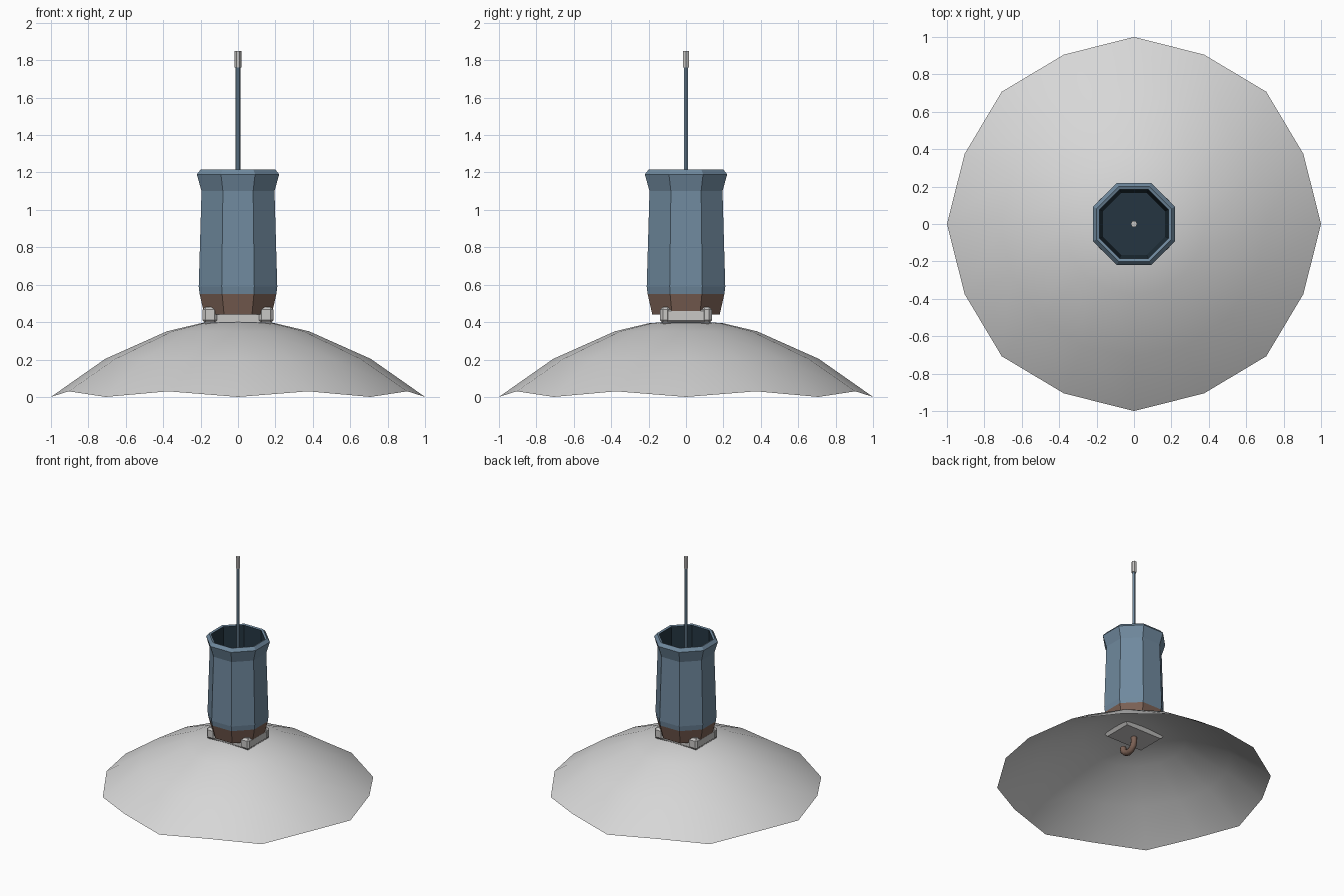
import bpy, bmesh
from math import pi, cos, sin
from mathutils import Matrix

cube = bpy.data.objects.get("Cube")
if cube:
    bpy.data.objects.remove(cube)


def material(name, rgb):
    m = bpy.data.materials.new(name)
    m.use_nodes = True
    m.diffuse_color = (*rgb, 1)
    bsdf = next(n for n in m.node_tree.nodes if n.type == 'BSDF_PRINCIPLED')
    bsdf.inputs["Base Color"].default_value = (*rgb, 1)
    bsdf.inputs["Roughness"].default_value = 0.8
    return m


BLUE = material("dusty blue", (0.16, 0.25, 0.34))
NAVY = material("dark navy", (0.018, 0.036, 0.053))
BROWN = material("rust brown", (0.2, 0.12, 0.09))
WHITE = material("canopy grey", (0.68, 0.68, 0.68))
GREY = material("fitting grey", (0.58, 0.57, 0.56))


def finish(name, bm, mats, smooth=False):
    bmesh.ops.recalc_face_normals(bm, faces=bm.faces)
    me = bpy.data.meshes.new(name)
    bm.to_mesh(me)
    bm.free()
    for m in mats:
        me.materials.append(m)
    for p in me.polygons:
        p.use_smooth = smooth
    ob = bpy.data.objects.new(name, me)
    bpy.context.collection.objects.link(ob)
    return ob


def ring(bm, r, z, n, turn=0.0):
    return [bm.verts.new((r * cos(turn + 2 * pi * i / n), r * sin(turn + 2 * pi * i / n), z))
            for i in range(n)]


def bridge(bm, a, b, mat=0):
    n = len(a)
    for i in range(n):
        j = (i + 1) % n
        bm.faces.new((a[i], a[j], b[j], b[i])).material_index = mat


# Canopy: shallow 16-sided dish with a scalloped rim
bm = bmesh.new()
rings = [ring(bm, r, 0.41 * (1 - r * r), 16) for r in (0.2, 0.38, 0.71, 1.0)]
for v in rings[-1][1::2]:
    v.co.x *= 0.98
    v.co.y *= 0.98
    v.co.z = 0.03
apex = bm.verts.new((0, 0, 0.41))
for i in range(16):
    bm.faces.new((apex, rings[0][i], rings[0][(i + 1) % 16]))
for a, b in zip(rings, rings[1:]):
    bridge(bm, a, b)
finish("canopy", bm, [WHITE], smooth=True)

# Housing: hollow octagonal cup; profile is (flat half width, height, colour of band above)
profile = [(0.18, 0.44, 2), (0.205, 0.55, 0), (0.21, 0.59, 0), (0.195, 1.1, 0),
           (0.22, 1.19, 0), (0.2, 1.215, 0), (0.185, 1.21, 1), (0.165, 0.6, 1)]
bm = bmesh.new()
loops = [ring(bm, w / cos(pi / 8), z, 8, pi / 8) for w, z, _ in profile]
bm.faces.new(loops[0]).material_index = 2
for a, b, row in zip(loops, loops[1:], profile):
    bridge(bm, a, b, row[2])
bm.faces.new(loops[-1]).material_index = 1
finish("housing", bm, [BLUE, NAVY, BROWN])


# Antenna rod and its tip
def post(name, r, z0, z1, mat):
    bm = bmesh.new()
    bmesh.ops.create_cone(bm, cap_ends=True, segments=6, radius1=r, radius2=r, depth=z1 - z0,
                          matrix=Matrix.Translation((0, 0, (z0 + z1) / 2)) @ Matrix.Rotation(pi / 6, 4, 'Z'))
    return finish(name, bm, [mat])


post("antenna_rod", 0.013, 0.6, 1.77, BLUE)
post("antenna_tip", 0.018, 1.76, 1.85, GREY)


# Mounting bracket: tapered plate with raised ends and corner lugs
def block(name, x0, x1, y0, y1, z0, z1, mat, taper=1.0, bevel=0.0):
    bm = bmesh.new()
    bmesh.ops.create_cube(bm, size=1)
    for v in bm.verts:
        k = taper if v.co.z < 0 else 1
        v.co.x = (x0 + x1) / 2 + v.co.x * (x1 - x0) * k
        v.co.y = (y0 + y1) / 2 + v.co.y * (y1 - y0) * k
        v.co.z = z0 if v.co.z < 0 else z1
    if bevel:
        bmesh.ops.bevel(bm, geom=bm.edges[:], offset=bevel, segments=1, affect='EDGES')
    return finish(name, bm, [mat])


block("bracket_base", -0.18, 0.18, -0.125, 0.125, 0.4, 0.44, GREY)
block("bracket_underside", -0.185, 0.185, -0.13, 0.13, 0.373, 0.401, GREY, taper=0.86)
for side, sx in (("left", 1), ("right", -1)):
    xs = sorted((sx * 0.12, sx * 0.185))
    block(f"bracket_end_{side}", *xs, -0.11, 0.11, 0.4, 0.468, GREY, bevel=0.008)
    for end, sy in (("back", 1), ("front", -1)):
        ys = sorted((sy * 0.085, sy * 0.138))
        xl = sorted((sx * 0.11, sx * 0.19))
        block(f"lug_{end}_{side}", *xl, *ys, 0.395, 0.482, GREY, bevel=0.015)

# Hook hanging under the plate: swept tube
path = [(0, 0, 0.385)] + [(0, -0.0625 + 0.0625 * cos(t * pi / 6), 0.34 - 0.0625 * sin(t * pi / 6))
                          for t in range(7)]
curve = bpy.data.curves.new("hook", 'CURVE')
curve.dimensions = '3D'
curve.bevel_depth = 0.025
curve.bevel_resolution = 1
curve.use_fill_caps = True
spline = curve.splines.new('POLY')
spline.points.add(len(path) - 1)
for p, co in zip(spline.points, path):
    p.co = (*co, 1)
    p.radius = 1
curve.materials.append(BROWN)
hook = bpy.data.objects.new("hook", curve)
bpy.context.collection.objects.link(hook)
